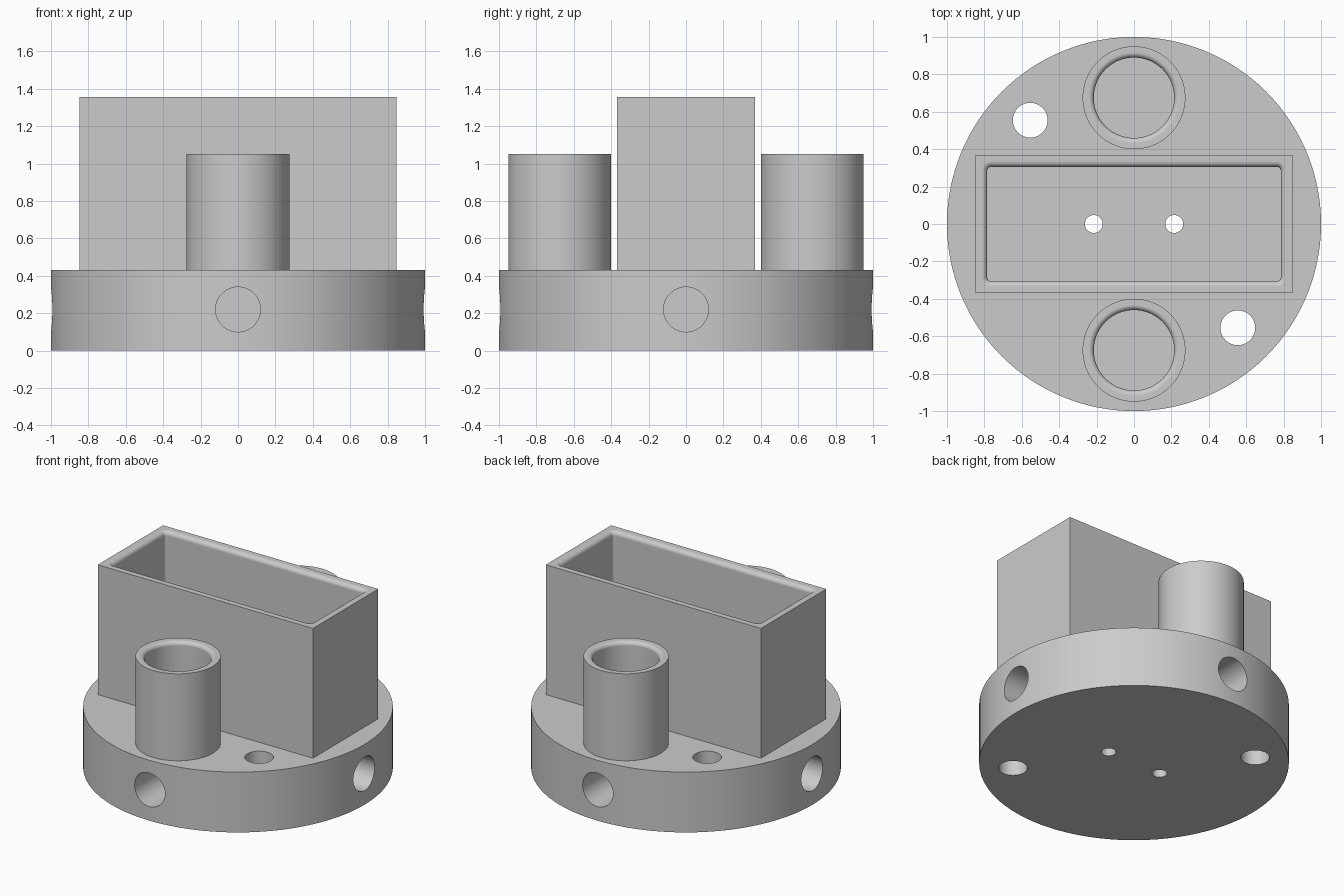
import bpy, bmesh
from math import pi, sin, cos, radians
from mathutils import Matrix, Vector

cube = bpy.data.objects.get("Cube")
if cube:
    bpy.data.objects.remove(cube, do_unlink=True)

grey = bpy.data.materials.new("plain grey")
grey.use_nodes = True
grey.diffuse_color = (0.6, 0.6, 0.6, 1)
grey.node_tree.nodes["Principled BSDF"].inputs["Base Color"].default_value = (0.6, 0.6, 0.6, 1)

PLATE_TOP = 0.43


def finish(name, mesh):
    """Link a mesh as a named grey object, smooth except at sharp edges."""
    obj = bpy.data.objects.new(name, mesh)
    bpy.context.collection.objects.link(obj)
    mesh.materials.clear()
    mesh.materials.append(grey)
    bpy.ops.object.select_all(action='DESELECT')
    obj.select_set(True)
    bpy.context.view_layer.objects.active = obj
    bpy.ops.object.shade_smooth_by_angle(angle=radians(30))
    weighted = obj.modifiers.new("even shading", 'WEIGHTED_NORMAL')
    weighted.keep_sharp = True
    return obj


def ring(hx, hy, corner, z, steps):
    """Rounded rectangle outline; a circle when corner equals both half sizes."""
    points = []
    for quarter, (sx, sy) in enumerate(((1, 1), (-1, 1), (-1, -1), (1, -1))):
        for i in range(steps):
            a = (quarter + i / (steps - 1)) * pi / 2
            points.append(Vector((sx * (hx - corner) + corner * cos(a),
                                  sy * (hy - corner) + corner * sin(a), z)))
    return points


def shell(name, hx, hy, outer_corner, wall, inner_corner, top, fillet, steps, y=0):
    """Open walled holder with a rounded inner lip, standing on the plate."""
    rings = [ring(hx, hy, outer_corner, z, steps) for z in (PLATE_TOP, top)]
    for i in range(7):
        a = i / 6 * pi / 2
        out = fillet * (1 - sin(a))
        rings.append(ring(hx - wall + out, hy - wall + out, inner_corner + out,
                          top - fillet * (1 - cos(a)), steps))
    rings.append(ring(hx - wall, hy - wall, inner_corner, PLATE_TOP, steps))

    bm = bmesh.new()
    loops = [[bm.verts.new(p) for p in r] for r in rings]
    for low, high in zip(loops, loops[1:]):
        for i in range(len(low)):
            j = (i + 1) % len(low)
            bm.faces.new((low[i], low[j], high[j], high[i]))
    bmesh.ops.remove_doubles(bm, verts=bm.verts, dist=0.0001)
    bmesh.ops.translate(bm, verts=bm.verts, vec=(0, y, 0))
    mesh = bpy.data.meshes.new(name)
    bm.to_mesh(mesh)
    bm.free()
    return finish(name, mesh)


def add_cylinder(bm, radius, depth, location, direction=(0, 0, 1), segments=48):
    turn = Vector(direction).to_track_quat('Z', 'Y').to_matrix().to_4x4()
    bmesh.ops.create_cone(bm, cap_ends=True, segments=segments, radius1=radius,
                          radius2=radius, depth=depth,
                          matrix=Matrix.Translation(location) @ turn)


def raw_object(name, bm):
    mesh = bpy.data.meshes.new(name)
    bm.to_mesh(mesh)
    bm.free()
    obj = bpy.data.objects.new(name, mesh)
    bpy.context.collection.objects.link(obj)
    return obj


# Round plate before drilling
bm = bmesh.new()
add_cylinder(bm, 1, PLATE_TOP, (0, 0, PLATE_TOP / 2), segments=128)
blank = raw_object("plate_blank", bm)

# Drills: four blind side holes, two mounting holes, two small cable holes
bm = bmesh.new()
for direction in ((1, 0, 0), (-1, 0, 0), (0, 1, 0), (0, -1, 0)):
    add_cylinder(bm, 0.12, 0.5, Vector(direction) * 0.85 + Vector((0, 0, 0.22)), direction)
for side in (-1, 1):
    add_cylinder(bm, 0.093, 1, (side * 0.555, side * -0.555, 0.2))
    add_cylinder(bm, 0.048, 1, (side * 0.215, 0, 0.2))
drills = raw_object("drills", bm)
drills.hide_render = True

cut = blank.modifiers.new("drill holes", 'BOOLEAN')
cut.operation = 'DIFFERENCE'
cut.solver = 'EXACT'
cut.object = drills
depsgraph = bpy.context.evaluated_depsgraph_get()
plate_mesh = bpy.data.meshes.new_from_object(blank.evaluated_get(depsgraph))
plate_mesh.name = "base_plate"
for helper in (blank, drills):
    bpy.data.objects.remove(helper, do_unlink=True)
finish("base_plate", plate_mesh)

# Rectangular holder across the middle
shell("box_holder", 0.848, 0.368, 0, 0.063, 0.02, 1.355, 0.03, 6)

# Round holders in front and behind
for name, y in (("front_tube", -0.675), ("back_tube", 0.675)):
    shell(name, 0.275, 0.275, 0.275, 0.06, 0.215, 1.05, 0.028, 17, y)
